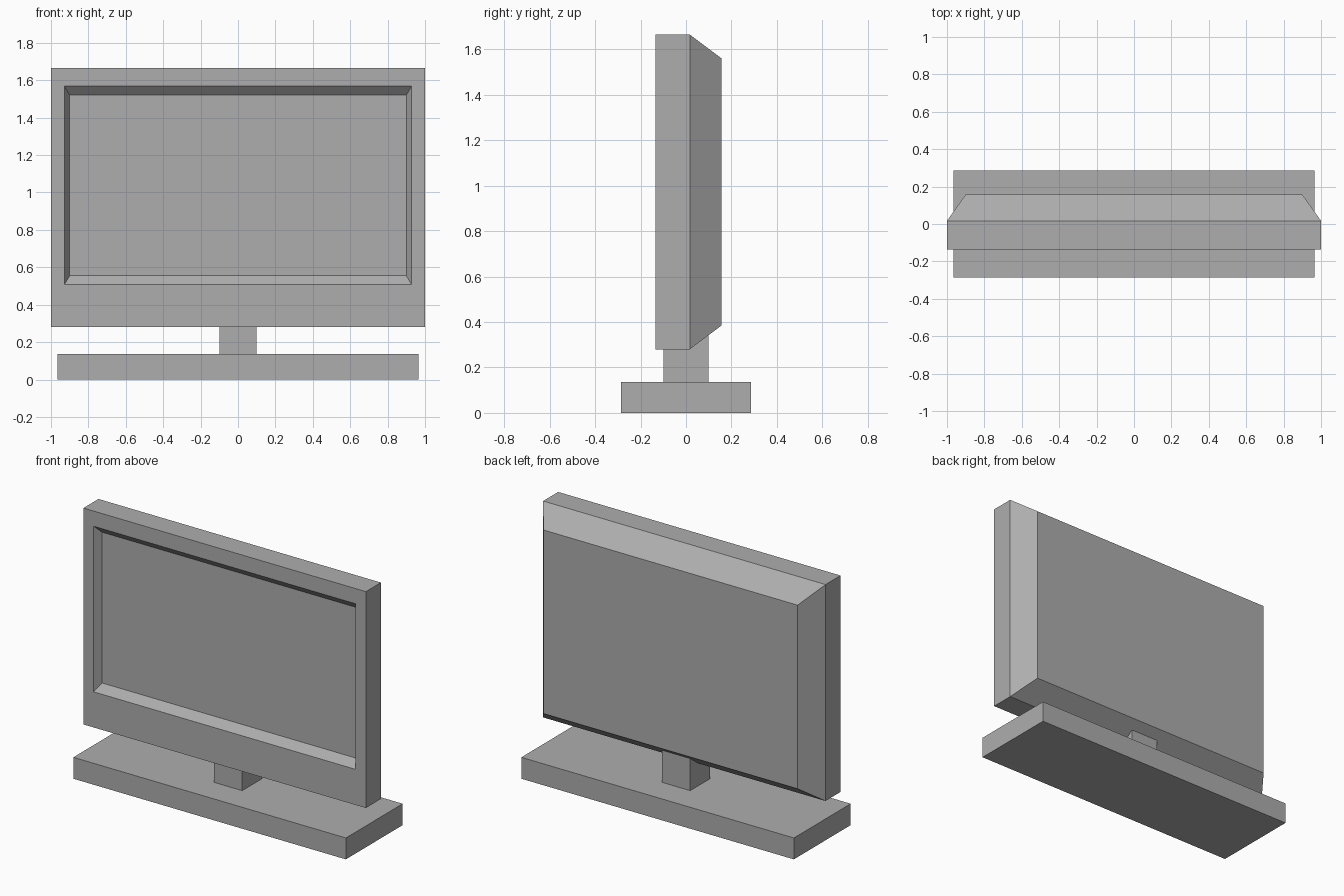
import bpy
import bmesh

cube = bpy.data.objects.get("Cube")
if cube:
    bpy.data.objects.remove(cube, do_unlink=True)

# One plain grey for the whole model
grey = bpy.data.materials.new("plain grey")
grey.use_nodes = True
colour = (0.42, 0.42, 0.42, 1)
grey.diffuse_color = colour
grey.node_tree.nodes["Principled BSDF"].inputs["Base Color"].default_value = colour


def loft(name, sections):
    """Skin a row of upright rectangles (y, half width, bottom, top), capped at both ends."""
    bm = bmesh.new()
    rings = [[bm.verts.new(p) for p in ((-w, y, low), (w, y, low), (w, y, high), (-w, y, high))]
             for y, w, low, high in sections]
    for a, b in zip(rings, rings[1:]):
        for i in range(4):
            j = (i + 1) % 4
            bm.faces.new((a[i], a[j], b[j], b[i]))
    bm.faces.new(rings[0])
    bm.faces.new(rings[-1])
    bmesh.ops.recalc_face_normals(bm, faces=bm.faces)
    mesh = bpy.data.meshes.new(name)
    bm.to_mesh(mesh)
    bm.free()
    mesh.materials.append(grey)
    obj = bpy.data.objects.new(name, mesh)
    bpy.context.collection.objects.link(obj)
    return obj


def block(name, half_width, half_depth, low, high):
    return loft(name, [(y, half_width, low, high) for y in (-half_depth, half_depth)])


# Monitor: sunken screen, sloped bezel, frame, sides and bevelled back
loft("monitor_body", [
    (-0.09, 0.9, 0.555, 1.52),
    (-0.135, 0.928, 0.508, 1.568),
    (-0.135, 1.0, 0.28, 1.665),
    (0.017, 1.0, 0.28, 1.665),
    (0.157, 0.9, 0.385, 1.56),
])

# Stand: the post runs up into the sloped back
block("stand_post", 0.1, 0.1, 0.137, 0.36)
block("stand_base", 0.965, 0.287, 0, 0.137)
